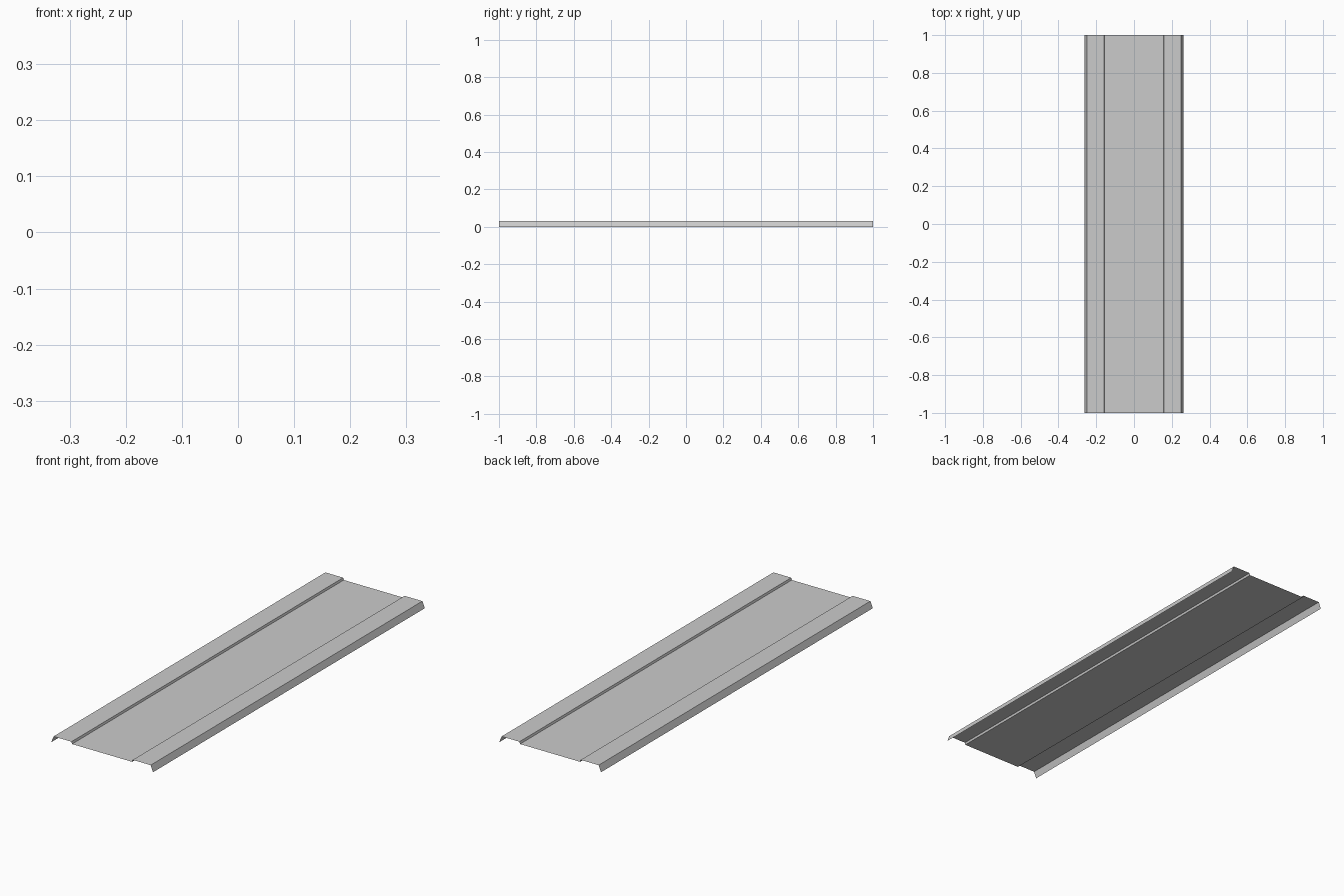
import bpy
import bmesh

if "Cube" in bpy.data.objects:
    bpy.data.objects.remove(bpy.data.objects["Cube"])

LENGTH = 2.0

# Right half of the cross-section: centre panel, small step, flange, folded lip
half = [(0.155, 0.02), (0.158, 0.03), (0.25, 0.03), (0.262, 0.0)]
profile = [(-x, z) for x, z in reversed(half)] + half

bm = bmesh.new()

# Folded profile at the front end
verts = [bm.verts.new((x, -LENGTH / 2, z)) for x, z in profile]
edges = [bm.edges.new(pair) for pair in zip(verts, verts[1:])]

# Extrude the thin sheet along its length
result = bmesh.ops.extrude_edge_only(bm, edges=edges)
moved = [g for g in result["geom"] if isinstance(g, bmesh.types.BMVert)]
bmesh.ops.translate(bm, vec=(0, LENGTH, 0), verts=moved)

# Sheet faces point upward and outward
bm.normal_update()
if sum(f.normal.z for f in bm.faces) < 0:
    bmesh.ops.reverse_faces(bm, faces=bm.faces[:])

mesh = bpy.data.meshes.new("folded_panel")
bm.to_mesh(mesh)
bm.free()
panel = bpy.data.objects.new("folded_panel", mesh)
bpy.context.collection.objects.link(panel)
